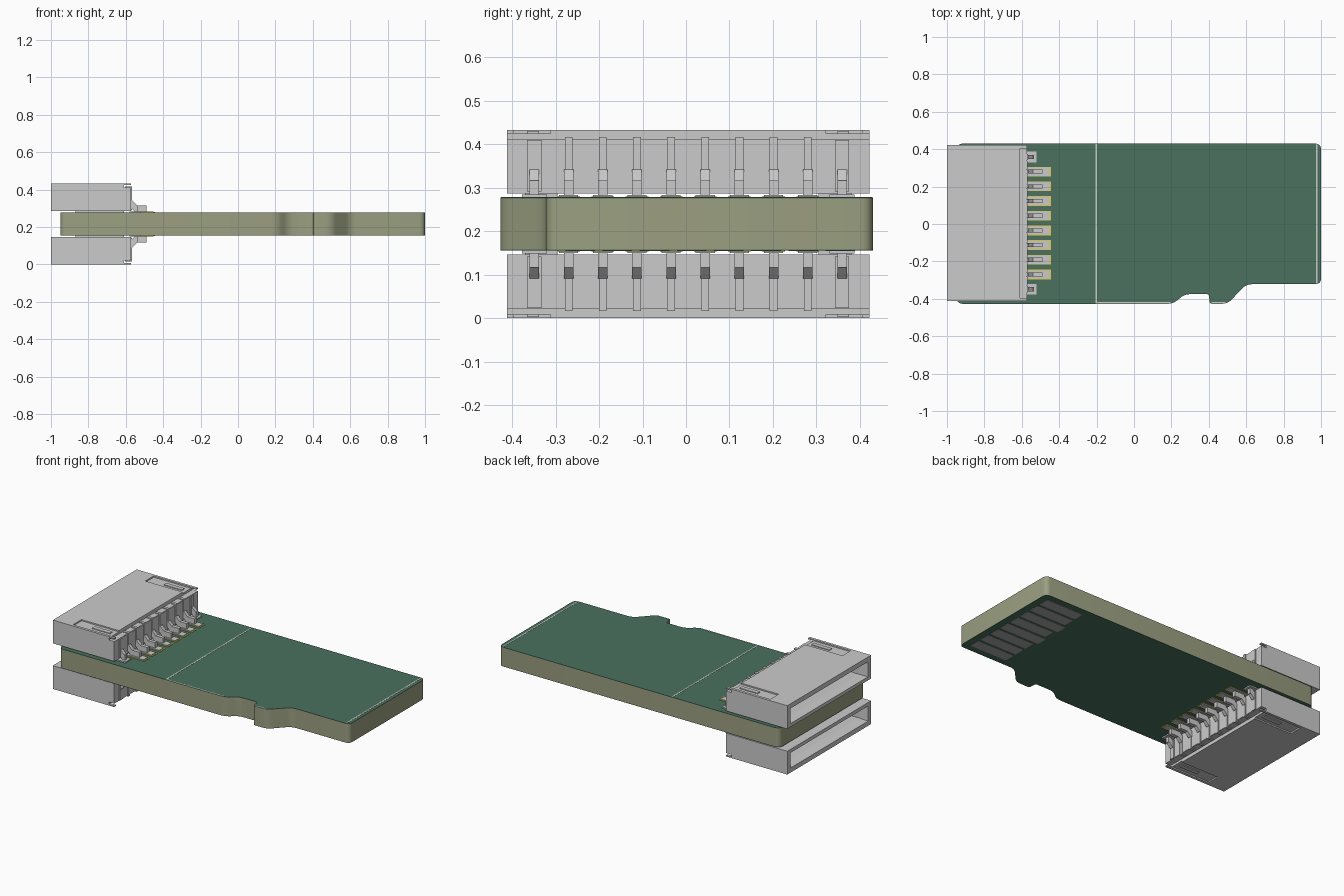
import bpy, bmesh
from mathutils import Vector

if "Cube" in bpy.data.objects:
    bpy.data.objects.remove(bpy.data.objects["Cube"])

M = 0.2165      # mid height of the board; both sides mirror about it
C = 0.005       # centre line of the connectors in y


def material(name, rgb):
    m = bpy.data.materials.new(name)
    m.diffuse_color = (*rgb, 1)
    m.use_nodes = True
    m.node_tree.nodes["Principled BSDF"].inputs["Base Color"].default_value = m.diffuse_color
    return m


FIBRE = material("fibreglass", (0.33, 0.35, 0.22))
GREEN = material("solder_mask", (0.07, 0.165, 0.115))
GOLD = material("gold", (0.75, 0.62, 0.08))
WHITE = material("silkscreen", (0.6, 0.62, 0.58))
STEEL = material("contact_grey", (0.4, 0.4, 0.4))


def finish(name, bm, mat=None):
    bmesh.ops.recalc_face_normals(bm, faces=bm.faces[:])
    me = bpy.data.meshes.new(name)
    bm.to_mesh(me)
    bm.free()
    ob = bpy.data.objects.new(name, me)
    bpy.context.collection.objects.link(ob)
    if mat:
        me.materials.append(mat)
    return ob


def prism(name, pts, axis, a, b, mat=None):
    """Extrude a 2D profile along z (pts are x,y) or y (pts are x,z)."""
    bm = bmesh.new()
    place = (lambda u, v, w: (u, v, w)) if axis == "z" else (lambda u, v, w: (u, w, v))
    face = bm.faces.new([bm.verts.new(place(u, v, a)) for u, v in pts])
    ext = bmesh.ops.extrude_face_region(bm, geom=[face])
    moved = [g for g in ext["geom"] if isinstance(g, bmesh.types.BMVert)]
    bmesh.ops.translate(bm, verts=moved, vec=place(0, 0, b - a))
    return finish(name, bm, mat)


def box(name, x, y, z, mat=None):
    pts = [(x[0], y[0]), (x[1], y[0]), (x[1], y[1]), (x[0], y[1])]
    return prism(name, pts, "z", min(z), max(z), mat)


def fillet(corners, steps=6):
    """Round each (x, y, r) corner of a closed outline."""
    out = []
    for i, (x, y, r) in enumerate(corners):
        p = Vector((x, y))
        if r == 0:
            out.append(p)
            continue
        q0 = Vector(corners[i - 1][:2])
        q1 = Vector(corners[(i + 1) % len(corners)][:2])
        a, b = p + (q0 - p).normalized() * r, p + (q1 - p).normalized() * r
        for k in range(steps + 1):
            t = k / steps
            out.append(a * (1 - t) ** 2 + p * 2 * t * (1 - t) * 0.9 + (a + b) * 0.1 * t * (1 - t) + b * t * t)
    return [tuple(p) for p in out]


# Board with card-shaped outline
outline = fillet([(-0.95, -0.427, .035), (0.21, -0.427, .03), (0.27, -0.375, .03),
                  (0.40, -0.375, .012), (0.405, -0.427, .012), (0.50, -0.427, .03),
                  (0.60, -0.322, .03), (1.0, -0.322, .03), (1.0, 0.43, .03), (-0.95, 0.43, .035)])
board = prism("board_core", outline, "z", M - .059, M + .059, FIBRE)
bpy.context.view_layer.objects.active = board
board.select_set(True)
bpy.ops.object.shade_smooth_by_angle()
for side, s in (("top", 1), ("bottom", -1)):
    prism(side + "_solder_mask", outline, "z", *sorted((M + s * .059, M + s * .0605)), GREEN)

# Printed border lines on top
zs = (M + .0605, M + .0615)
box("border_line_left", (-.207, -.199), (-.425, .428), zs, WHITE)
box("border_line_right", (.972, .98), (-.318, .428), zs, WHITE)
box("border_line_front", (-.199, .195), (-.425, -.418), zs, WHITE)
box("border_line_notch", (.415, .49), (-.425, -.418), zs, WHITE)

# Card contacts underneath
for i in range(8):
    y = 0.355 - i * 0.0855
    end = 0.68 if i in (2, 4) else 0.70
    box(f"card_contact_{i + 1}", (end, .955), (y - .034, y + .034), (M - .0605, M - .0625), STEEL)


def housing(name, s):
    """Connector body with an open mouth facing -x."""
    bm = bmesh.new()
    bmesh.ops.create_cube(bm, size=1)
    for v in bm.verts:
        v.co = Vector((-1 if v.co.x < 0 else -.61, C + .4165 * (1 if v.co.y > 0 else -1),
                       M + s * (.2085 if v.co.z > 0 else .07)))
    bm.faces.ensure_lookup_table()
    mouth = next(f for f in bm.faces if all(v.co.x < -.99 for v in f.verts))
    # rim, inner edge and back wall of the mouth
    for x, half, lo, hi in ((-1, .385, .092, .187), (-.95, .365, .103, .172), (-.72, .365, .103, .172)):
        bmesh.ops.inset_region(bm, faces=[mouth], thickness=.005)
        mid = M + s * .14 if x == -1 else sum(v.co.z for v in mouth.verts) / 4
        for v in mouth.verts:
            v.co = Vector((x, C + half * (1 if v.co.y > C else -1),
                           M + s * (hi if (v.co.z - mid) * s > 0 else lo)))
    return finish(name, bm)


lead_profile = [(-.6, .125), (-.565, .125), (-.54, .1), (-.49, .1), (-.49, .064),
                (-.55, .064), (-.572, .088), (-.6, .088)]
pin_ys = [C + (i - 3.5) * 0.0785 for i in range(8)]
cover = [(-1, -.4165), (-.87, -.4165), (-.87, -.317), (-.61, -.317),
         (-.61, .317), (-.87, .317), (-.87, .4165), (-1, .4165)]

for side, s in (("top", 1), ("bottom", -1)):
    def z(lo, hi):
        return sorted((M + s * lo, M + s * hi))

    housing(side + "_connector_housing", s)
    prism(side + "_connector_cover", [(x, y + C) for x, y in cover], "z", *z(.2085, .2165))
    box(side + "_connector_end_wall", (-.61, -.573), (C - .4165, C + .4165), z(.07, .195))

    # Ribs over each lead, with raised panels between them
    edges = [-.335] + [y - C for y in pin_ys] + [.335]
    for i, (a, b) in enumerate(zip(edges, edges[1:])):
        a += .011 if i else 0
        b -= .011 if i < 8 else 0
        box(f"{side}_wall_panel_{i + 1}", (-.6, -.57), (C + a + .002, C + b - .002), z(.072, .193))

    # Contact leads, solder feet and gold pads
    for i, y in enumerate(pin_ys):
        n = f"{side}_%s_{i + 1}"
        box(n % "rib", (-.605, -.567), (y - .009, y + .009), z(.125, .2))
        prism(n % "lead", [(x, M + s * h) for x, h in lead_profile], "y", y - .011, y + .011)
        box(n % "solder_foot", (-.575, -.453), (y - .022, y + .022), z(.0605, .067))
        box(n % "gold_pad", (-.58, -.445), (y - .026, y + .026), z(.0605, .063), GOLD)

    # Corner details, mirrored in y
    for end, d in (("front", -1), ("back", 1)):
        def y(a, b):
            return sorted((C + d * a, C + d * b))
        n = f"{side}_{end}_"
        box(n + "latch_strip", (-.76, -.635), y(.343, .37), z(.2085, .2135))
        box(n + "latch_edge", (-.87, -.573), y(.4, .4165), z(.2085, .2165))
        box(n + "latch_post", (-.605, -.567), y(.337, .37), z(.075, .193))
        box(n + "hold_down", (-.58, -.52), y(.325, .382), z(.0605, .068))
        prism(n + "hold_down_lead", [(x - .045 * (x > -.5), M + s * h) for x, h in lead_profile],
              "y", *y(.343, .365))
        box(n + "standoff", (-.87, -.61), y(.3, .375), z(.0605, .072))
